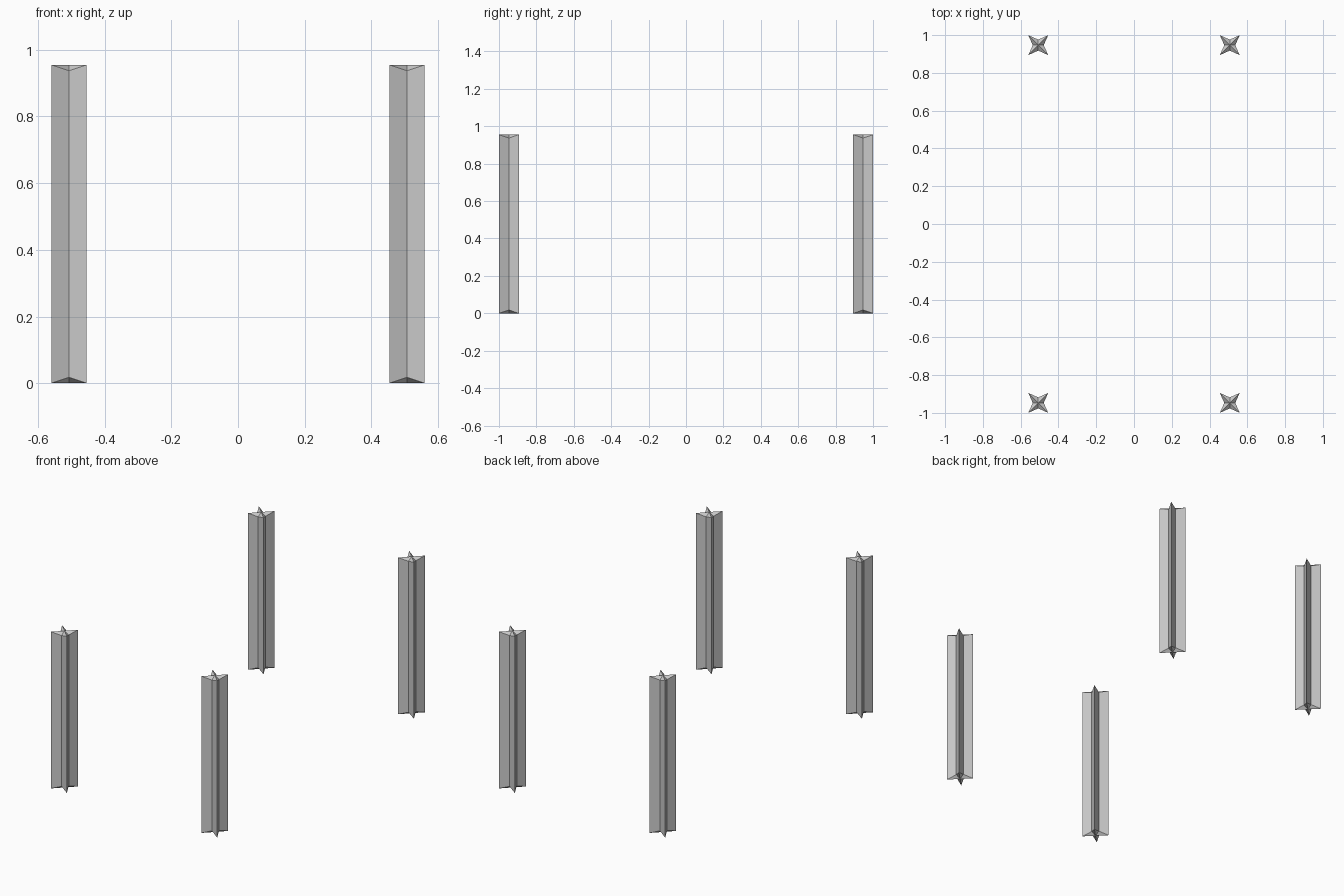
import bpy, bmesh, math

if "Cube" in bpy.data.objects:
    bpy.data.objects.remove(bpy.data.objects["Cube"])

OUTER, INNER = 0.053, 0.029   # half width at the points, radius of the grooves
HEIGHT, DIP = 0.955, 0.018


def star_ring(bm, z_point, z_groove):
    ring = []
    for i in range(8):
        a = math.radians(45 * i)
        point = i % 2 == 1
        r = OUTER * math.sqrt(2) if point else INNER
        z = z_point if point else z_groove
        ring.append(bm.verts.new((r * math.cos(a), r * math.sin(a), z)))
    return ring


def star_post(name, x, y):
    bm = bmesh.new()
    low = star_ring(bm, 0, DIP)
    high = star_ring(bm, HEIGHT, HEIGHT - DIP)
    base = bm.verts.new((0, 0, 0))
    peak = bm.verts.new((0, 0, HEIGHT))
    for i in range(8):
        j = (i + 1) % 8
        bm.faces.new((low[i], low[j], high[j], high[i]))  # fluted sides
        bm.faces.new((high[i], high[j], peak))            # faceted top
        bm.faces.new((low[j], low[i], base))              # faceted underside
    bmesh.ops.recalc_face_normals(bm, faces=bm.faces)
    mesh = bpy.data.meshes.new(name)
    bm.to_mesh(mesh)
    bm.free()
    obj = bpy.data.objects.new(name, mesh)
    obj.location = (x, y, 0)
    bpy.context.collection.objects.link(obj)


# Four star-section corner posts
for side, sx in (("left", -1), ("right", 1)):
    for end, sy in (("front", -1), ("back", 1)):
        star_post(f"{end}_{side}_post", sx * 0.507, sy * 0.947)
